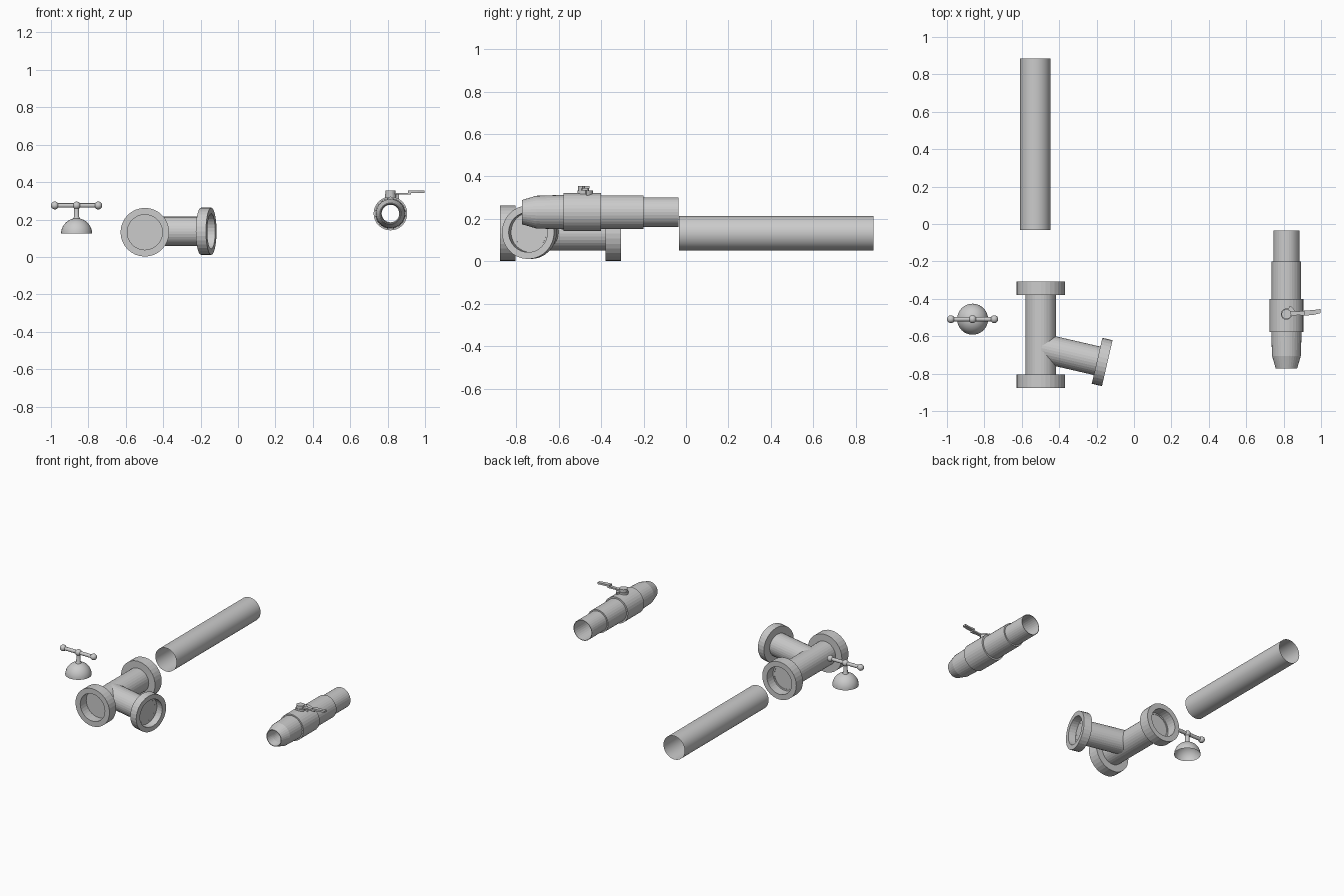
import bpy, bmesh, math
from mathutils import Vector

if "Cube" in bpy.data.objects:
    bpy.data.objects.remove(bpy.data.objects["Cube"])


def finish(name, bm, smooth):
    bmesh.ops.recalc_face_normals(bm, faces=bm.faces)
    me = bpy.data.meshes.new(name)
    bm.to_mesh(me)
    bm.free()
    ob = bpy.data.objects.new(name, me)
    bpy.context.collection.objects.link(ob)
    if smooth:
        bpy.ops.object.select_all(action='DESELECT')
        bpy.context.view_layer.objects.active = ob
        ob.select_set(True)
        bpy.ops.object.shade_smooth_by_angle(angle=math.radians(35))
    return ob


def lathe(name, profile, origin, axis, n=32, smooth=False):
    """Revolve (radius, distance) points around an axis; radius 0 closes an end."""
    bm = bmesh.new()
    rot = Vector(axis).to_track_quat('Z', 'Y')
    rings = []
    for r, d in profile:
        count = 1 if r == 0 else n
        rings.append([bm.verts.new(Vector(origin) + rot @ Vector(
            (r * math.cos(2 * math.pi * i / n), r * math.sin(2 * math.pi * i / n), d)))
            for i in range(count)])
    for a, b in zip(rings, rings[1:]):
        for i in range(n):
            j = (i + 1) % n
            if len(a) == 1:
                bm.faces.new((a[0], b[i], b[j]))
            elif len(b) == 1:
                bm.faces.new((a[i], a[j], b[0]))
            else:
                bm.faces.new((a[i], a[j], b[j], b[i]))
    return finish(name, bm, smooth)


def slab(name, outline, z0, z1):
    """Extrude a plan outline between two heights."""
    bm = bmesh.new()
    face = bm.faces.new([bm.verts.new((x, y, z0)) for x, y in outline])
    top = bmesh.ops.extrude_face_region(bm, geom=[face])['geom']
    bmesh.ops.translate(bm, verts=[v for v in top if isinstance(v, bmesh.types.BMVert)],
                        vec=(0, 0, z1 - z0))
    return finish(name, bm, False)


def ball(name, pos, r):
    bm = bmesh.new()
    bmesh.ops.create_uvsphere(bm, u_segments=24, v_segments=12, radius=r)
    bmesh.ops.translate(bm, verts=bm.verts, vec=pos)
    return finish(name, bm, True)


# straight open pipe
lathe("straight_pipe", [(.081, 0), (.081, .916)], (-.528, -.032, .132), (0, 1, 0), 48, True)


# Y fitting: tubes with recessed socket collars
def collar(name, end, axis, r, depth, bore):
    lathe(name, [(0, -depth), (r, -depth), (r, 0), (bore, 0), (bore, -depth * .9),
                 (0, -depth * .9)], end, axis)


lathe("fitting_main_tube", [(.082, 0), (.082, .44)], (-.498, -.81, .132), (0, 1, 0))
collar("fitting_front_collar", (-.498, -.877, .132), (0, -1, 0), .13, .073, .094)
collar("fitting_back_collar", (-.498, -.307, .132), (0, 1, 0), .13, .073, .094)
a = math.radians(-13)
axis = Vector((math.cos(a), math.sin(a), 0))
end = Vector((-.143, -.744, .137))
lathe("fitting_branch_tube", [(.078, -.36), (.078, -.05)], end, axis)
collar("fitting_branch_collar", end, axis, .126, .056, .094)

# valve body, stepped and bored through from front to back
lathe("valve_body", [(.067, .737), (.070, .737), (.070, .572), (.079, .572), (.079, .372),
                     (.090, .372), (.090, .195), (.081, .195), (.077, .068), (.057, 0),
                     (.053, 0), (.047, .05), (.047, .2), (.062, .4), (.067, .737)],
      (.815, -.773, .232), (0, 1, 0))

# valve handle: base, stop tab, hub and stepped lever
c = (.815, -.482)
lathe("valve_handle_base", [(0, .07), (.03, .07), (.03, .102), (0, .102)],
      (*c, .232), (0, 0, 1), 24)
arc = [(r * math.cos(t), r * math.sin(t)) for r, ts in
       ((.028, (.3, .6, .9, 1.2)), (.048, (1.2, .9, .6, .3)))
       for t in ts]
slab("valve_stop_tab", [(c[0] + x, c[1] + y) for x, y in arc], .305, .334)
lathe("valve_handle_hub", [(0, .1), (.026, .1), (.026, .122), (0, .122)],
      (*c, .232), (0, 0, 1), 20)
slab("lever_neck", [(.815, -.495), (.875, -.487), (.925, -.49), (.925, -.462),
                    (.875, -.468), (.815, -.462)], .333, .343)
slab("lever_grip", [(.91, -.49), (.96, -.486), (.996, -.477), (.996, -.455),
                    (.96, -.46), (.91, -.463)], .343, .355)

# tap knob: hollow dome, stem, cross bar and balls
kx, ky, kz = -.863, -.509, .275
dome = [(.083 * math.cos(t * math.pi / 20), .083 * math.sin(t * math.pi / 20))
        for t in range(10)] + [(0, .083)]
lathe("knob_dome", dome, (kx, ky, .124), (0, 0, 1), 32, True)
lathe("knob_stem", [(.022, .075), (.014, .09), (.013, .15)], (kx, ky, .124), (0, 0, 1), 20, True)
lathe("knob_bar", [(.012, -.116), (.012, .116)], (kx, ky, kz), (1, 0, 0), 20, True)
for label, dx in (("left", -.116), ("middle", 0), ("right", .116)):
    ball("knob_ball_" + label, (kx + dx, ky, kz), .021)
